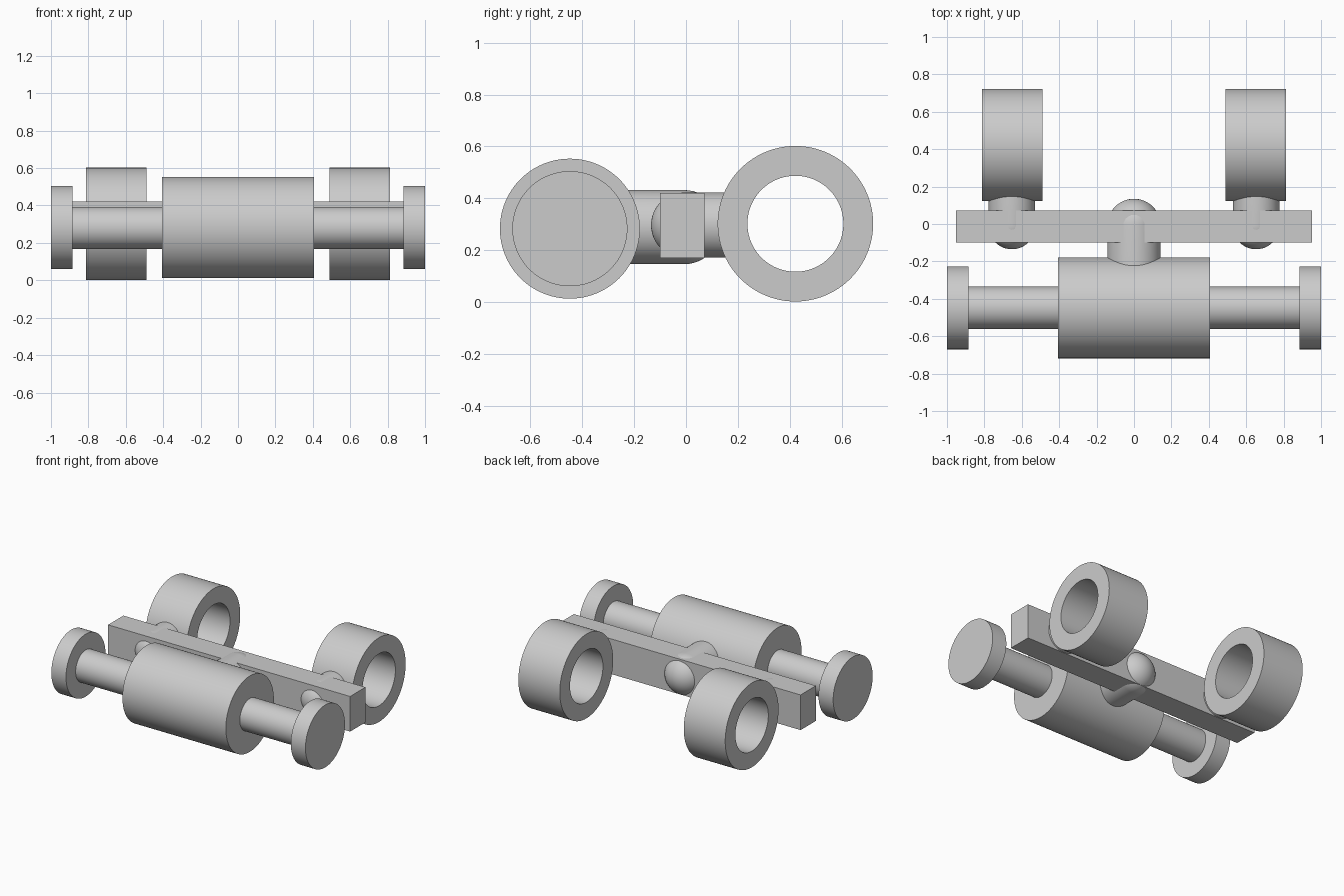
import bpy
import bmesh
import math
from mathutils import Vector

cube = bpy.data.objects.get("Cube")
if cube:
    bpy.data.objects.remove(cube)

grey = bpy.data.materials.new("plain grey")
grey.use_nodes = True
colour = (0.6, 0.6, 0.6, 1)
grey.diffuse_color = colour
grey.node_tree.nodes["Principled BSDF"].inputs["Base Color"].default_value = colour

X, Y, Z = Vector((1, 0, 0)), Vector((0, 1, 0)), Vector((0, 0, 1))


def finish(name, bm, centre):
    bmesh.ops.recalc_face_normals(bm, faces=bm.faces)
    mesh = bpy.data.meshes.new(name)
    bm.to_mesh(mesh)
    bm.free()
    mesh.materials.append(grey)
    obj = bpy.data.objects.new(name, mesh)
    obj.location = centre
    bpy.context.collection.objects.link(obj)
    return obj


def lathe(name, profile, axis, centre, closed=False):
    """Turn a profile of (distance along axis, radius) points around the axis."""
    bm = bmesh.new()
    verts = [bm.verts.new(axis * a + Z * r) for a, r in profile]
    pairs = list(zip(verts, verts[1:]))
    if closed:
        pairs.append((verts[-1], verts[0]))
    for pair in pairs:
        bm.edges.new(pair)
    bmesh.ops.spin(bm, geom=bm.verts[:] + bm.edges[:], cent=(0, 0, 0), axis=axis,
                   angle=math.tau, steps=96, use_merge=True)
    bmesh.ops.remove_doubles(bm, verts=bm.verts, dist=0.0001)
    obj = finish(name, bm, centre)
    bpy.ops.object.select_all(action="DESELECT")
    obj.select_set(True)
    bpy.context.view_layer.objects.active = obj
    bpy.ops.object.shade_smooth_by_angle(angle=math.radians(35))
    return obj


def solid(half, radius):
    return [(-half, 0), (-half, radius), (half, radius), (half, 0)]


def round_pin(length, radius):
    """Flat at one end, half a ball at the other."""
    side = 1 if length < 0 else -1
    dome = [(side * radius * math.cos(t), radius * math.sin(t))
            for t in (i * math.pi / 24 for i in range(13))]
    return dome + [(length, radius), (length, 0)]


# Front roller with its axle
lathe("roller", solid(0.407, 0.27), X, (0, -0.448, 0.283))
lathe("axle", solid(0.95, 0.113), X, (0, -0.448, 0.28))

# Cross bar
bm = bmesh.new()
bmesh.ops.create_cube(bm, size=1)
bmesh.ops.scale(bm, vec=(1.905, 0.172, 0.25), verts=bm.verts)
finish("cross_bar", bm, (0, -0.014, 0.295))

# Pin joining the bar to the roller
lathe("roller_pin", round_pin(-0.3, 0.143), Y, (0, -0.008, 0.289))

# End discs, rings and ring pins on both sides
for side, s in (("left", 1), ("right", -1)):
    lathe(side + "_end_disc", solid(0.0575, 0.222), X, (s * 0.9425, -0.448, 0.283))
    ring = [(-0.163, 0.185), (-0.163, 0.3), (0.163, 0.3), (0.163, 0.185)]
    lathe(side + "_ring", ring, X, (s * 0.651, 0.422, 0.302), closed=True)
    lathe(side + "_ring_pin", round_pin(0.21, 0.125), Y, (s * 0.653, -0.01, 0.297))
